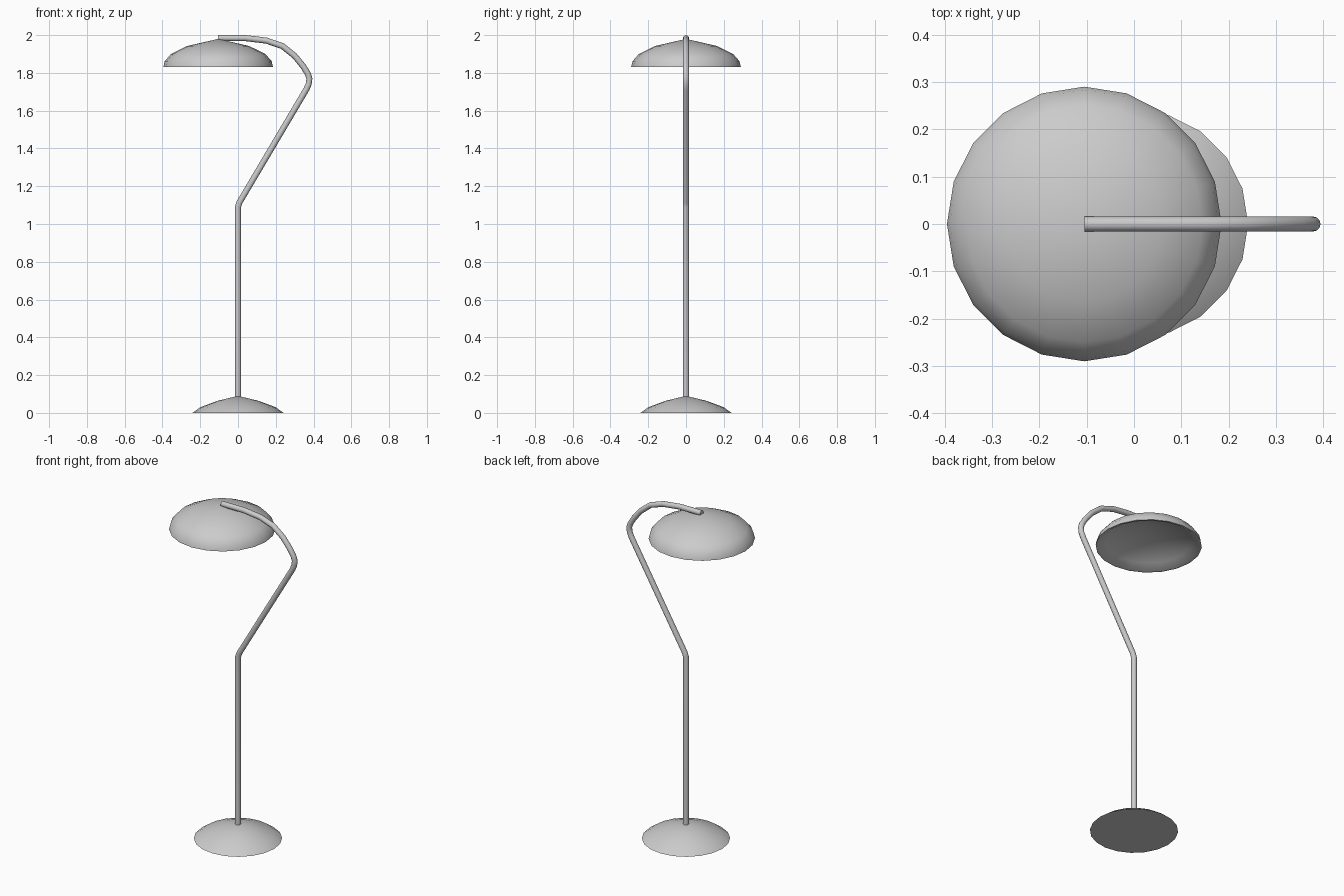
import bpy, bmesh
from math import cos, sin, tau, radians

if "Cube" in bpy.data.objects:
    bpy.data.objects.remove(bpy.data.objects["Cube"])

SIDES = 20


def dome(name, profile, top_z, centre_x=0, inner=(), inner_top=0):
    """Revolve (radius, z) rings to an apex; the underside follows the inner rings."""
    bm = bmesh.new()

    def ring(r, z):
        return [bm.verts.new((centre_x + r * cos(tau * i / SIDES), r * sin(tau * i / SIDES), z))
                for i in range(SIDES)]

    rim = ring(*profile[0])
    for points, z in ((profile[1:], top_z), (inner, inner_top)):
        rings = [rim] + [ring(*p) for p in points]
        apex = bm.verts.new((centre_x, 0, z))
        for i in range(SIDES):
            j = (i + 1) % SIDES
            for a, b in zip(rings, rings[1:]):
                bm.faces.new((a[i], a[j], b[j], b[i]))
            bm.faces.new((rings[-1][i], rings[-1][j], apex))
    bmesh.ops.recalc_face_normals(bm, faces=bm.faces)
    mesh = bpy.data.meshes.new(name)
    bm.to_mesh(mesh)
    bm.free()
    obj = bpy.data.objects.new(name, mesh)
    bpy.context.collection.objects.link(obj)
    bpy.ops.object.select_all(action='DESELECT')
    obj.select_set(True)
    bpy.context.view_layer.objects.active = obj
    bpy.ops.object.shade_smooth_by_angle(angle=radians(40))


def tube(name, path, radius):
    """Round capped tube along (x, z) points."""
    curve = bpy.data.curves.new(name, 'CURVE')
    curve.dimensions = '3D'
    curve.bevel_depth = radius
    curve.bevel_resolution = 4
    curve.use_fill_caps = True
    spline = curve.splines.new('POLY')
    spline.points.add(len(path) - 1)
    for point, (x, z) in zip(spline.points, path):
        point.co = (x, 0, z, 1)
    obj = bpy.data.objects.new(name, curve)
    bpy.context.collection.objects.link(obj)
    bpy.ops.object.select_all(action='DESELECT')
    obj.select_set(True)
    bpy.context.view_layer.objects.active = obj
    bpy.ops.object.convert(target='MESH')
    bpy.ops.object.shade_smooth_by_angle(angle=radians(40))


# Weighted foot, flat underneath
dome("base", [(0.241, 0), (0.20, 0.03), (0.105, 0.065)], 0.09)

# Lampshade with a rim and a shallow hollow underneath
dome("shade", [(0.29, 1.832), (0.283, 1.862), (0.25, 1.9), (0.165, 1.942)], 1.98, -0.105,
     [(0.278, 1.832), (0.235, 1.86), (0.13, 1.893)], 1.91)

# Bent stem: upright, slanted section, curved hook over the shade
tube("stem", [(0, 0.05), (0, 1.09), (0.008, 1.115), (0.362, 1.713), (0.374, 1.74),
              (0.378, 1.77), (0.369, 1.797), (0.345, 1.835), (0.30, 1.89), (0.235, 1.942),
              (0.15, 1.971), (0.04, 1.984), (-0.105, 1.984)], 0.016)
